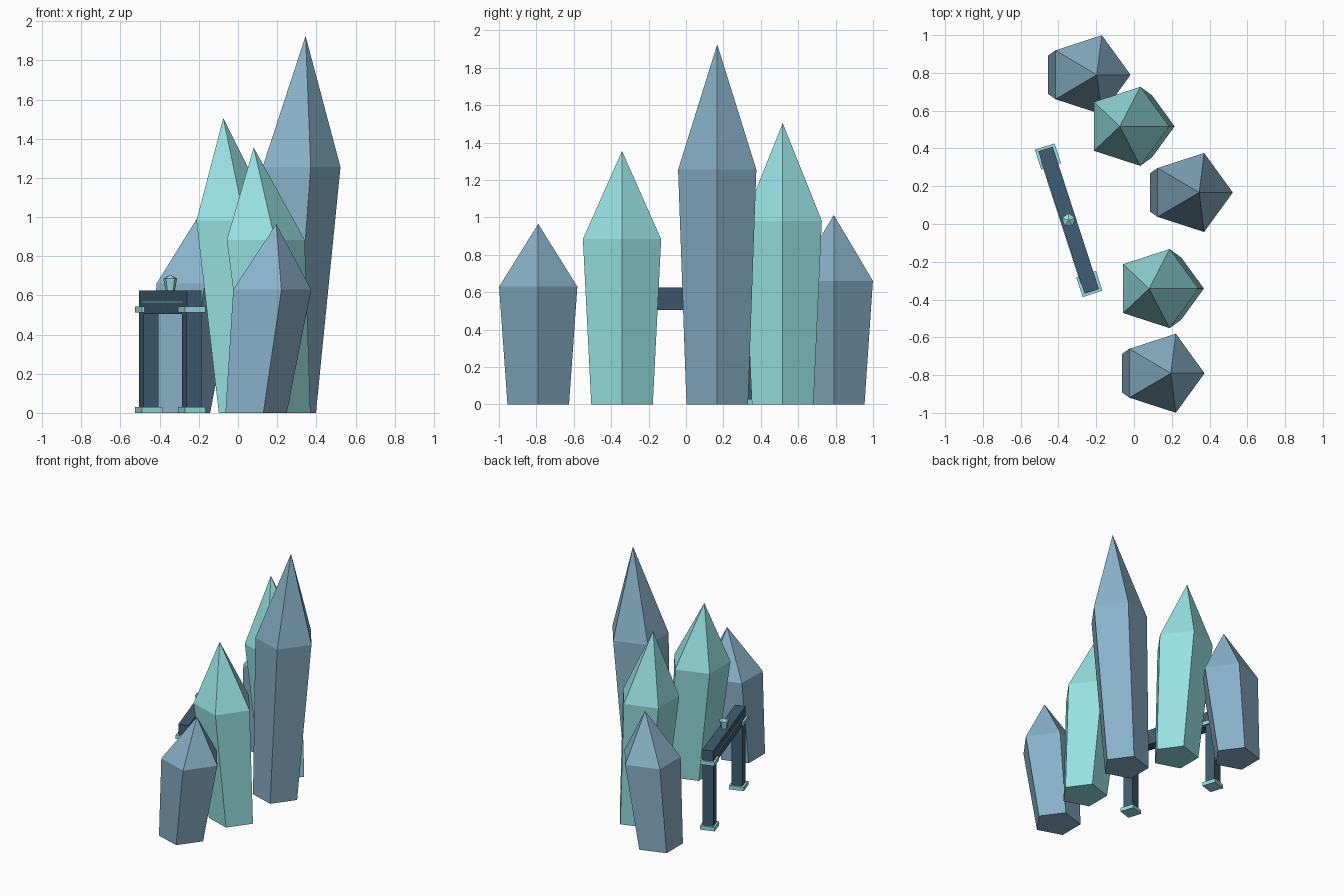
import bpy, bmesh
from math import cos, sin, pi, radians
from mathutils import Matrix

if "Cube" in bpy.data.objects:
    bpy.data.objects.remove(bpy.data.objects["Cube"])


def material(name, rgb):
    m = bpy.data.materials.new(name)
    m.diffuse_color = (*rgb, 1)
    m.use_nodes = True
    m.node_tree.nodes["Principled BSDF"].inputs["Base Color"].default_value = m.diffuse_color
    return m


BLUE = material("blue_crystal", (0.25, 0.44, 0.58))
TEAL = material("teal_crystal", (0.31, 0.75, 0.76))
DARK = material("dark_stone", (0.05, 0.11, 0.17))


def finish(name, bm, mat):
    bmesh.ops.recalc_face_normals(bm, faces=bm.faces)
    me = bpy.data.meshes.new(name)
    bm.to_mesh(me)
    bm.free()
    me.materials.append(mat)
    ob = bpy.data.objects.new(name, me)
    bpy.context.collection.objects.link(ob)
    return ob


def crystal(name, x0, x1, y, zs, radii, mat, turn=0.0, sides=5):
    """Five-sided crystal leaning from x0 (foot) to x1 (tip)."""
    bm = bmesh.new()
    z0, z1, z2 = zs
    mid = x0 + (x1 - x0) * (z1 - z0) / (z2 - z0)
    ring = lambda cx, z, r: [bm.verts.new((cx + r * cos(turn + 2 * pi * i / sides),
                                           y + r * sin(turn + 2 * pi * i / sides), z))
                             for i in range(sides)]
    foot, shoulder = ring(x0, z0, radii[0]), ring(mid, z1, radii[1])
    tip = bm.verts.new((x1, y, z2))
    bm.faces.new(foot)
    for i in range(sides):
        j = (i + 1) % sides
        bm.faces.new((foot[i], foot[j], shoulder[j], shoulder[i]))
        bm.faces.new((shoulder[i], shoulder[j], tip))
    return finish(name, bm, mat)


# Arc of large leaning crystals: foot x, tip x, y, height, material
for i, (x0, x1, y, h, mat) in enumerate([
        (-0.315, -0.197, 0.79, 1.013, BLUE),
        (0.042, -0.075, 0.517, 1.505, TEAL),
        (0.225, 0.345, 0.167, 1.925, BLUE),
        (0.197, 0.08, -0.342, 1.355, TEAL),
        (0.076, 0.195, -0.79, 0.965, BLUE)]):
    crystal(f"crystal_{i + 1}", x0, x1, y, (0, h * 0.652, h), (0.173, 0.22), mat)

# Gate: parts are laid out along local y, then turned and moved into place
GATE = Matrix.Translation((-0.346, 0.02, 0)) @ Matrix.Rotation(radians(18), 4, 'Z')


def gate_box(name, x, y, z0, z1, w, d, mat):
    bm = bmesh.new()
    bmesh.ops.create_cube(bm, size=1, matrix=GATE
                          @ Matrix.Translation((x, y, (z0 + z1) / 2))
                          @ Matrix.Diagonal((w, d, z1 - z0, 1)))
    return finish(name, bm, mat)


for side, y in (("front", -0.355), ("back", 0.355)):
    gate_box(f"{side}_post", 0, y, 0.01, 0.51, 0.08, 0.08, DARK)
    gate_box(f"{side}_post_foot", 0, y, 0, 0.03, 0.11, 0.11, TEAL)
    gate_box(f"{side}_post_cap", 0, y, 0.513, 0.543, 0.11, 0.11, TEAL)
gate_box("lintel", 0, 0, 0.505, 0.625, 0.08, 0.793, DARK)
gate_box("lintel_inlay", -0.04, 0, 0.56, 0.571, 0.008, 0.68, TEAL)

# Small crystal on top of the lintel
crystal("finial", -0.346, -0.346, 0.02, (0.622, 0.685, 0.706), (0.024, 0.037), TEAL, radians(18))
